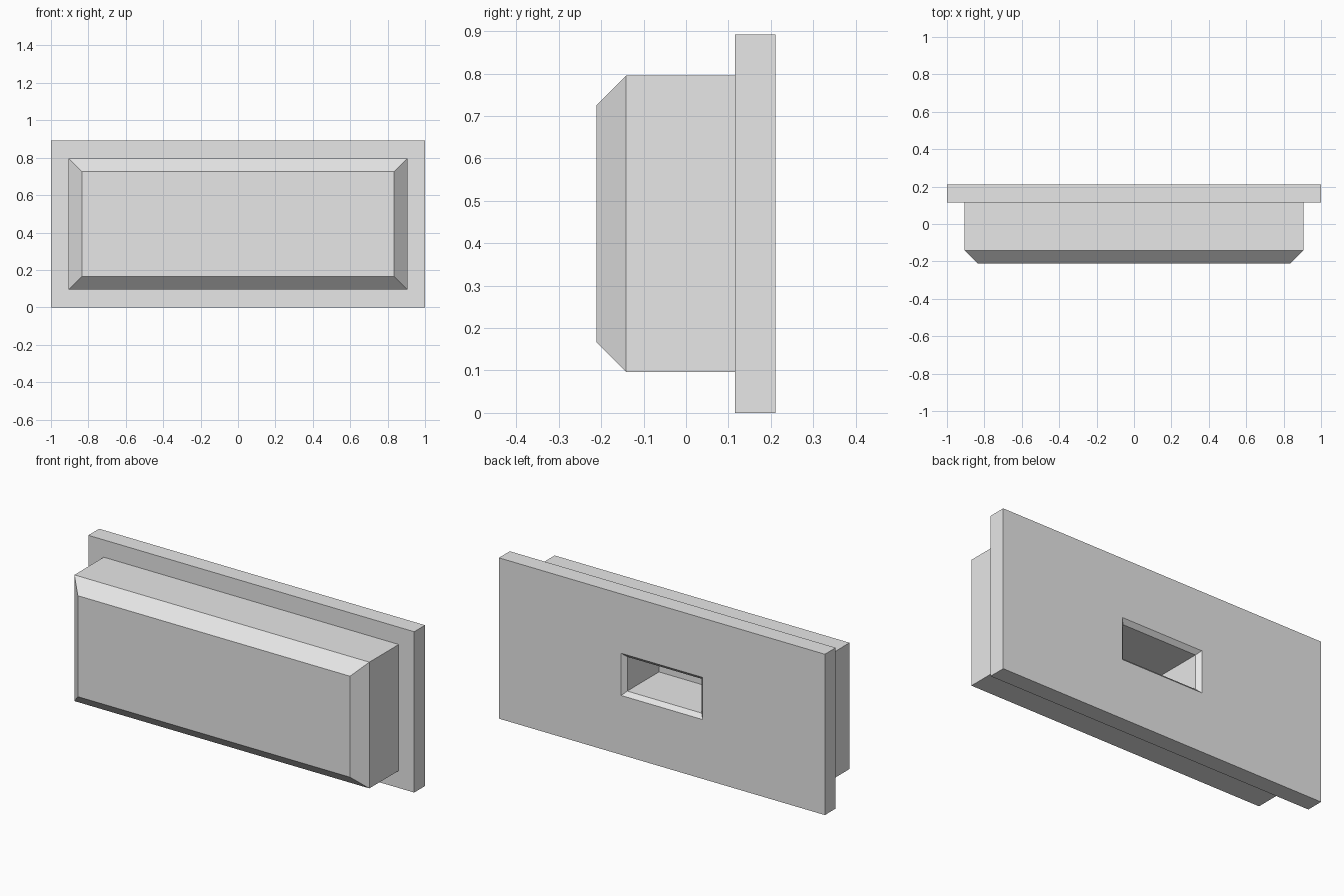
import bpy
import bmesh

cube = bpy.data.objects.get("Cube")
if cube:
    bpy.data.objects.remove(cube, do_unlink=True)

CENTRE_Z = 0.446
FRONT, BACK = -0.211, 0.211
CHAMFER = 0.07
LIP = 0.022

grey = bpy.data.materials.new("light grey")
grey.use_nodes = True
colour = (0.8, 0.8, 0.8, 1)
grey.diffuse_color = colour
grey.node_tree.nodes["Principled BSDF"].inputs["Base Color"].default_value = colour


def loft(name, sections):
    """Skin a run of rectangles (half width, half height, y) and cap both ends."""
    bm = bmesh.new()
    rings = []
    for w, h, y in sections:
        corners = ((-w, -h), (w, -h), (w, h), (-w, h))
        rings.append([bm.verts.new((x, y, CENTRE_Z + z)) for x, z in corners])
    for a, b in zip(rings, rings[1:]):
        for i in range(4):
            j = (i + 1) % 4
            bm.faces.new((a[i], a[j], b[j], b[i]))
    bm.faces.new(rings[0])
    bm.faces.new(rings[-1])
    bmesh.ops.recalc_face_normals(bm, faces=bm.faces)
    mesh = bpy.data.meshes.new(name)
    bm.to_mesh(mesh)
    bm.free()
    mesh.materials.append(grey)
    obj = bpy.data.objects.new(name, mesh)
    bpy.context.collection.objects.link(obj)
    return obj


body_w, body_h = 0.905, 0.35
plate_w, plate_h = 1.0, 0.446
slot_w, slot_h = 0.25, 0.117
plate_front = 0.116

# Chamfered block, flanged back plate and a hollow pocket as one closed shell
loft("flanged_block", [
    (body_w - CHAMFER, body_h - CHAMFER, FRONT),      # front face
    (body_w, body_h, FRONT + CHAMFER),                # front chamfer
    (body_w, body_h, plate_front),                    # block sides
    (plate_w, plate_h, plate_front),                  # flange step
    (plate_w, plate_h, BACK),                         # plate edge
    (slot_w, slot_h, BACK),                           # back face
    (slot_w - LIP, slot_h - LIP, BACK - LIP),         # pocket lip
    (slot_w - LIP, slot_h - LIP, BACK - 0.30),        # pocket walls and floor
])
